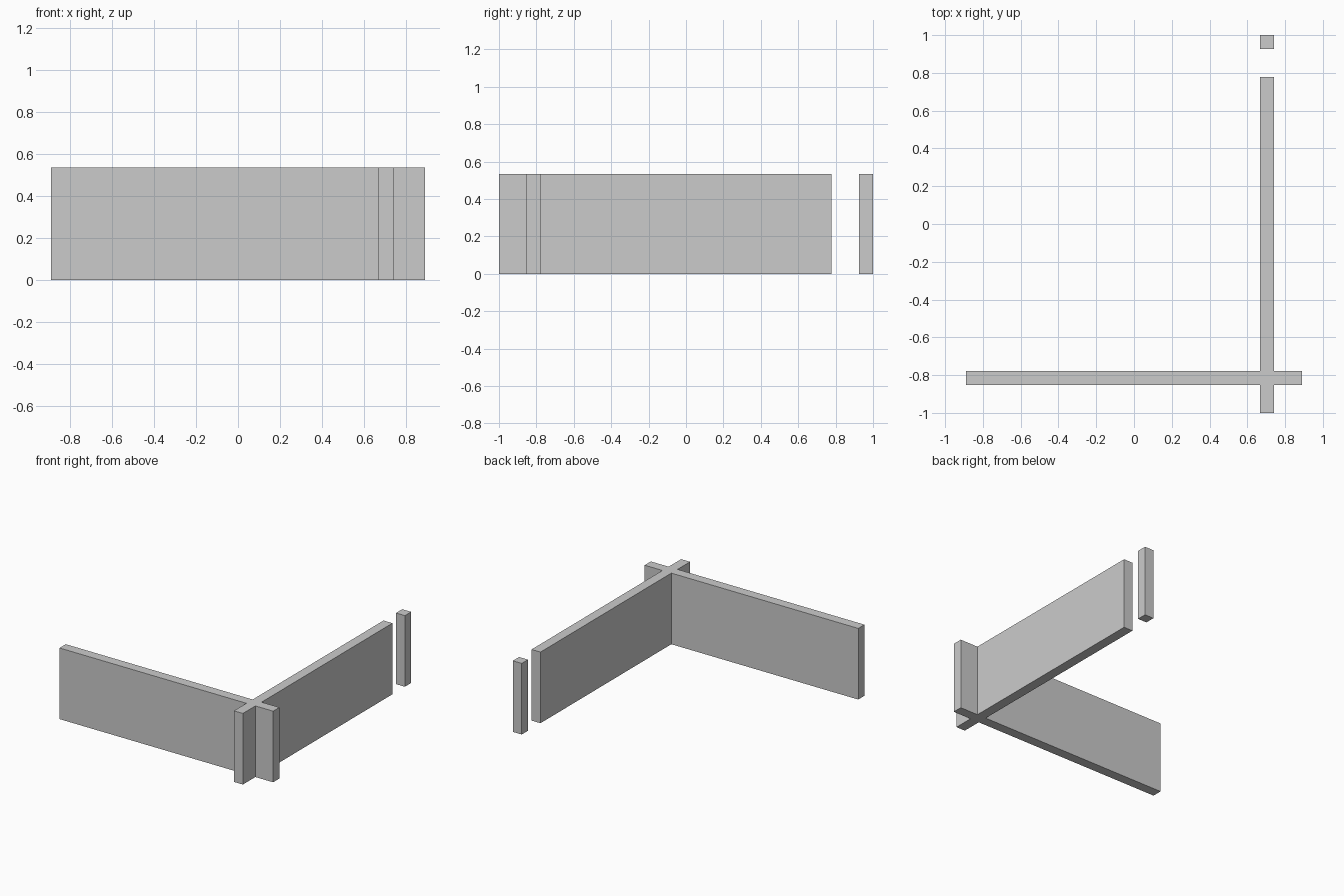
import bpy
import bmesh

if "Cube" in bpy.data.objects:
    bpy.data.objects.remove(bpy.data.objects["Cube"])

HEIGHT = 0.535
U = 2 / 27            # wall thickness, the plan's grid unit


def extrude_plan(name, points):
    """Raise a counter-clockwise floor outline into a solid."""
    bm = bmesh.new()
    base = bm.faces.new([bm.verts.new((x, y, 0)) for x, y in points])
    top = bmesh.ops.extrude_face_region(bm, geom=[base], use_keep_orig=True)
    verts = [g for g in top["geom"] if isinstance(g, bmesh.types.BMVert)]
    bmesh.ops.translate(bm, vec=(0, 0, HEIGHT), verts=verts)
    bmesh.ops.recalc_face_normals(bm, faces=bm.faces)
    mesh = bpy.data.meshes.new(name)
    bm.to_mesh(mesh)
    bm.free()
    obj = bpy.data.objects.new(name, mesh)
    bpy.context.collection.objects.link(obj)
    return obj


# Shared lines of the floor plan
left, right = -12 * U, 12 * U
x0, x1 = 9 * U, 10 * U
y0, y1 = -1 + 2 * U, -1 + 3 * U
front, back = -1, -1 + 24 * U

# Two walls crossing near the front right corner
extrude_plan("crossing_walls", [
    (left, y0), (x0, y0), (x0, front), (x1, front), (x1, y0), (right, y0),
    (right, y1), (x1, y1), (x1, back), (x0, back), (x0, y1), (left, y1),
])

# Free-standing post in line with the long side wall
extrude_plan("end_post", [(x0, 1 - U), (x1, 1 - U), (x1, 1), (x0, 1)])
